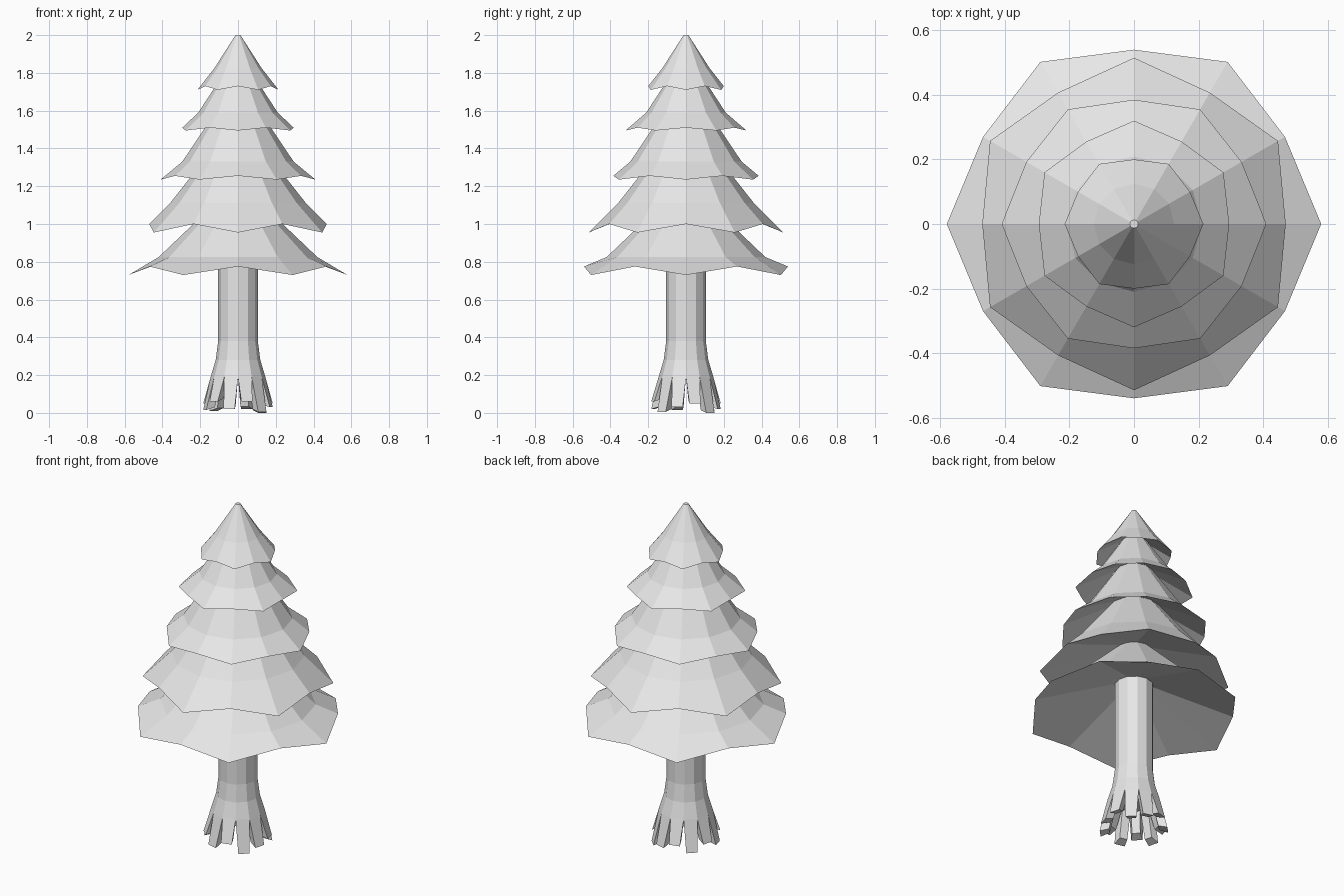
import bpy, bmesh
from math import sin, cos, radians

SIDES = 12
cube = bpy.data.objects.get("Cube")
if cube:
    bpy.data.objects.remove(cube, do_unlink=True)

GREY = (0.8, 0.8, 0.8, 1)
mat = bpy.data.materials.new("light_grey")
mat.use_nodes = True
mat.diffuse_color = GREY
mat.node_tree.nodes["Principled BSDF"].inputs["Base Color"].default_value = GREY


def polar(r, angle, z):
    return (r * cos(radians(angle)), r * sin(radians(angle)), z)


def finish(bm, name):
    bmesh.ops.recalc_face_normals(bm, faces=bm.faces)
    mesh = bpy.data.meshes.new(name)
    bm.to_mesh(mesh)
    bm.free()
    mesh.materials.append(mat)
    obj = bpy.data.objects.new(name, mesh)
    bpy.context.collection.objects.link(obj)
    return obj


def lathe(name, rings):
    """Each ring is (even corner, odd corner), each corner (radius, height)."""
    bm = bmesh.new()
    loops = []
    for ring in rings:
        loops.append([bm.verts.new(polar(ring[i % 2][0], i * 360 / SIDES, ring[i % 2][1]))
                      for i in range(SIDES)])
    for a, b in zip(loops, loops[1:]):
        for i in range(SIDES):
            j = (i + 1) % SIDES
            bm.faces.new((a[i], a[j], b[j], b[i]))
    bm.faces.new(loops[0])
    bm.faces.new(loops[-1])
    return finish(bm, name)


def plain(r, z):
    return ((r, z), (r, z))


# Branch tiers: even rim, odd rim, then underside, middle and top rings
tiers = [
    ((.58, .73), (.54, .775), (.09, .92), (.42, .825), (.10, 1.13)),
    ((.47, 1.0), (.515, .955), (.10, 1.13), (.36, 1.11), (.10, 1.44)),
    ((.41, 1.235), (.385, 1.255), (.10, 1.41), (.295, 1.33), (.08, 1.65)),
    ((.295, 1.51), (.32, 1.495), (.08, 1.63), (.21, 1.59), (.06, 1.82)),
    ((.215, 1.71), (.20, 1.73), (.06, 1.81), (.125, 1.825), (.013, 2.0)),
]
for n, (even, odd, under, mid, top) in enumerate(tiers, 1):
    lathe(f"branch_tier_{n}", [plain(*under), (even, odd), plain(*mid), plain(*top)])

# Trunk with a flared foot
lathe("trunk", [plain(*p) for p in
                ((.145, .19), (.118, .28), (.105, .38), (.105, 1.0))])

# Roots: one tapered, splayed block under each side of the trunk
root_ends = [.05, .0, .02, .05, .01, .05, .015, .06, .02, .06, .005, .03]
for n, end in enumerate(root_ends):
    mid_angle = (n + .5) * 360 / SIDES
    bm = bmesh.new()
    loops = []
    for outer, inner, half, z in ((.145, .095, 15, .19), (.185, .135, 9.5, end)):
        loops.append([bm.verts.new(polar(r, mid_angle + a, z + lift)) for r, a, lift in
                      ((outer, -half, 0), (outer, half, 0),
                       (inner, half, .015), (inner, -half, .015))])
    top, tip = loops
    for i in range(4):
        j = (i + 1) % 4
        bm.faces.new((top[i], top[j], tip[j], tip[i]))
    bm.faces.new(top)
    bm.faces.new(tip)
    finish(bm, f"root_{n + 1}")
